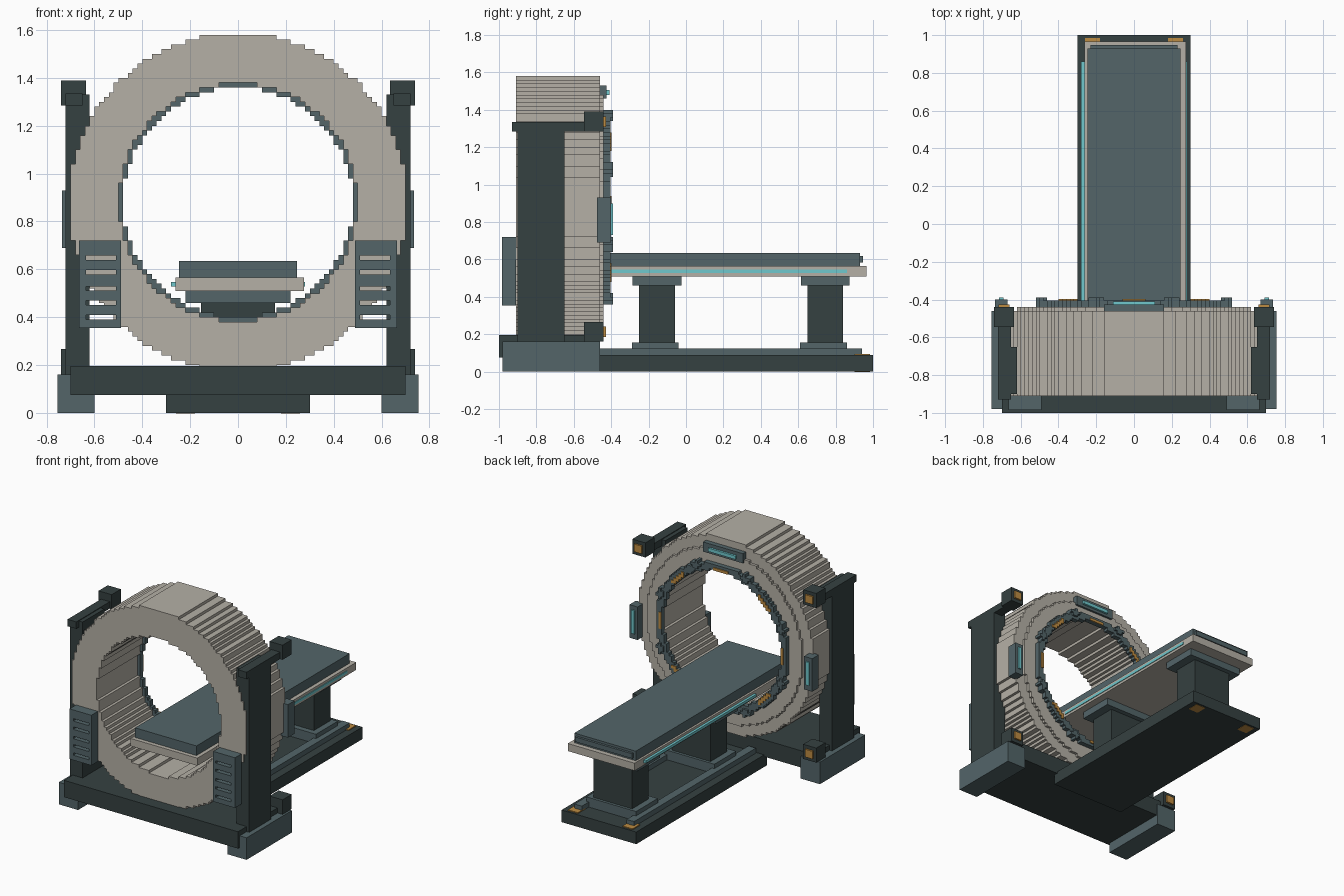
import bpy, bmesh, math

if "Cube" in bpy.data.objects:
    bpy.data.objects.remove(bpy.data.objects["Cube"])


def material(name, r, g, b):
    lin = [((c / 255 + 0.055) / 1.055) ** 2.4 for c in (r, g, b)]
    m = bpy.data.materials.new(name)
    m.diffuse_color = (*lin, 1)
    m.use_nodes = True
    m.node_tree.nodes["Principled BSDF"].inputs["Base Color"].default_value = m.diffuse_color
    return m


BEIGE = material("warm beige", 181, 176, 166)
DARK = material("dark slate", 53, 65, 65)
TEAL = material("grey teal", 83, 101, 105)
CYAN = material("light cyan", 112, 200, 205)
AMBER = material("amber", 190, 140, 66)


def finish(name, bm, mat):
    me = bpy.data.meshes.new(name)
    bm.to_mesh(me)
    bm.free()
    me.materials.append(mat)
    ob = bpy.data.objects.new(name, me)
    bpy.context.collection.objects.link(ob)


def add_box(bm, x0, x1, y0, y1, z0, z1):
    r = bmesh.ops.create_cube(bm, size=1)
    for v in r["verts"]:
        v.co.x = x1 if v.co.x > 0 else x0
        v.co.y = y1 if v.co.y > 0 else y0
        v.co.z = z1 if v.co.z > 0 else z0


def box(name, mat, *d):
    bm = bmesh.new()
    add_box(bm, *d)
    finish(name, bm, mat)


def pair(name, mat, x0, x1, *d):
    """Box on the right plus its mirror on the left."""
    box("right_" + name, mat, x0, x1, *d)
    box("left_" + name, mat, -x1, -x0, *d)


CELL, CZ = 0.02, 0.88


def stepped_ring(name, mat, r_in, r_out, y0, y1, keep=lambda a: True):
    """Ring about the y axis with a stair-stepped outline; outer skin only."""
    n = int(r_out / CELL) + 2
    cells = set()
    for i in range(-n, n):
        for j in range(-n, n):
            x, z = (i + 0.5) * CELL, (j + 0.5) * CELL
            if r_in <= math.hypot(x, z) <= r_out and keep(math.degrees(math.atan2(z, x))):
                cells.add((i, j))
    bm = bmesh.new()

    def quad(pts):
        bm.faces.new([bm.verts.new((i * CELL, y, CZ + j * CELL)) for i, j, y in pts])

    for i, j in cells:
        c = [(i, j), (i + 1, j), (i + 1, j + 1), (i, j + 1)]
        quad([(*p, y0) for p in c])
        quad([(*p, y1) for p in reversed(c)])
        for k, d in enumerate(((0, -1), (1, 0), (0, 1), (-1, 0))):
            if (i + d[0], j + d[1]) not in cells:
                a, b = c[k], c[(k + 1) % 4]
                quad([(*b, y0), (*a, y0), (*a, y1), (*b, y1)])
    bmesh.ops.remove_doubles(bm, verts=bm.verts, dist=0.0005)
    bmesh.ops.recalc_face_normals(bm, faces=bm.faces)
    finish(name, bm, mat)


def near(step, offset, half):
    """Angle rule: true within half degrees of offset + k * step."""
    return lambda a: abs((a - offset + step / 2) % step - step / 2) <= half


# Scanner ring
stepped_ring("ring_body", BEIGE, 0.498, 0.708, -0.91, -0.46)
stepped_ring("ring_front_step", BEIGE, 0.498, 0.625, -0.46, -0.44)
stepped_ring("inner_band", TEAL, 0.48, 0.53, -0.44, -0.405)
stepped_ring("band_lugs", TEAL, 0.505, 0.55, -0.44, -0.39, near(45, 22.5, 3.5))
stepped_ring("band_lights", AMBER, 0.48, 0.505, -0.405, -0.398, near(45, 0, 8))

# Displays on the ring face
box("top_display", TEAL, -0.16, 0.16, -0.46, -0.425, 1.46, 1.53)
box("top_display_screen", CYAN, -0.11, 0.11, -0.425, -0.41, 1.48, 1.505)
pair("side_display", TEAL, 0.67, 0.735, -0.475, -0.40, 0.69, 0.93)
pair("side_display_screen", CYAN, 0.69, 0.715, -0.40, -0.39, 0.73, 0.90)

# Support frame
box("cross_base", DARK, -0.70, 0.70, -1.0, -0.47, 0.075, 0.197)
pair("foot", TEAL, 0.60, 0.755, -0.98, -0.46, 0, 0.16)
pair("column", DARK, 0.62, 0.72, -0.90, -0.65, 0.16, 1.33)
pair("top_arm", DARK, 0.65, 0.72, -0.93, -0.54, 1.285, 1.335)
for tag, z in (("upper", 1.337), ("lower", 0.213)):
    pair(tag + "_lamp_box", DARK, 0.635, 0.74, -0.545, -0.44, z - 0.053, z + 0.053)
    pair(tag + "_lamp", AMBER, 0.658, 0.718, -0.44, -0.427, z - 0.028, z + 0.028)

# Slotted vent panels on the front
slots = [0.40, 0.46, 0.52, 0.588, 0.648]
edges = [0.355] + [e for s in slots for e in (s - 0.009, s + 0.009)] + [0.72]
for s, side in ((1, "right"), (-1, "left")):
    bm = bmesh.new()
    bars = [(0.49, 0.51, 0.355, 0.72), (0.635, 0.665, 0.355, 0.72)]
    bars += [(0.51, 0.635, edges[k], edges[k + 1]) for k in range(0, len(edges), 2)]
    for a, b, z0, z1 in bars:
        add_box(bm, *sorted((s * a, s * b)), -0.985, -0.91, z0, z1)
    finish(side + "_vent_panel", bm, TEAL)

# Table base with rails and corner pads
box("table_base", DARK, -0.30, 0.30, -0.50, 1.0, 0, 0.088)
pair("base_rail", TEAL, 0.18, 0.24, -0.46, 0.94, 0.088, 0.125)
pair("corner_pad", AMBER, 0.18, 0.26, 0.90, 0.985, 0.088, 0.095)
pair("corner_pad_underside", AMBER, 0.18, 0.26, 0.90, 0.985, -0.002, 0.003)

# Pedestals
for tag, y in (("inner", -0.155), ("outer", 0.745)):
    box(tag + "_pedestal_foot", TEAL, -0.20, 0.20, y - 0.135, y + 0.115, 0.088, 0.157)
    box(tag + "_pedestal", DARK, -0.155, 0.155, y - 0.095, y + 0.095, 0.157, 0.46)
    box(tag + "_pedestal_cap", TEAL, -0.22, 0.22, y - 0.13, y + 0.13, 0.46, 0.51)

# Table top
box("table_board", BEIGE, -0.262, 0.275, -0.86, 0.965, 0.51, 0.565)
box("mattress", TEAL, -0.247, 0.247, -0.83, 0.93, 0.565, 0.635)
box("mattress_end", TEAL, -0.23, 0.23, 0.93, 0.947, 0.583, 0.618)
box("left_light_strip", CYAN, -0.28, -0.262, -0.41, 0.86, 0.528, 0.547)
box("right_light_strip", CYAN, 0.275, 0.28, -0.41, 0.86, 0.528, 0.547)
